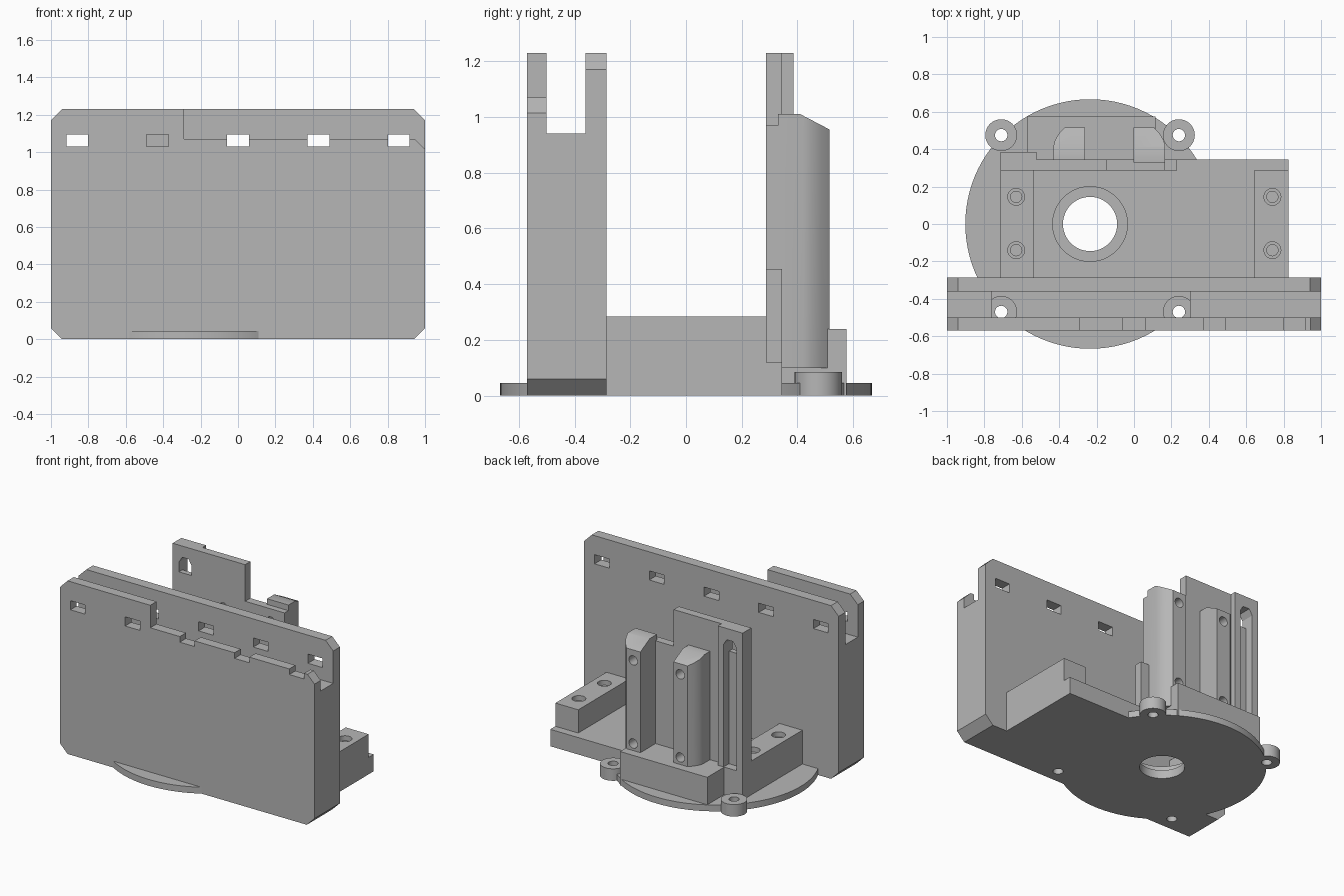
import bpy, bmesh, math
from mathutils import Matrix, Vector

if "Cube" in bpy.data.objects:
    bpy.data.objects.remove(bpy.data.objects["Cube"])

grey = bpy.data.materials.new("plain_grey")
grey.use_nodes = True
COLOUR = (0.47, 0.47, 0.47, 1)
grey.diffuse_color = COLOUR
grey.node_tree.nodes["Principled BSDF"].inputs["Base Color"].default_value = COLOUR


def finish(name, bm):
    bmesh.ops.recalc_face_normals(bm, faces=bm.faces)
    mesh = bpy.data.meshes.new(name)
    bm.to_mesh(mesh)
    bm.free()
    mesh.materials.append(grey)
    obj = bpy.data.objects.new(name, mesh)
    bpy.context.collection.objects.link(obj)
    return obj


def prism(name, points, axis, lo, hi):
    """Extrude a flat outline along an axis: xy along z, xz along y, yz along x."""
    place = {"z": lambda a, b: (a, b, lo), "y": lambda a, b: (a, lo, b),
             "x": lambda a, b: (lo, a, b)}[axis]
    step = Vector((axis == "x", axis == "y", axis == "z")) * (hi - lo)
    bm = bmesh.new()
    face = bm.faces.new([bm.verts.new(place(a, b)) for a, b in points])
    new = bmesh.ops.extrude_face_region(bm, geom=[face])["geom"]
    bmesh.ops.translate(bm, vec=step, verts=[v for v in new if isinstance(v, bmesh.types.BMVert)])
    return finish(name, bm)


def box(name, x, y, z):
    return prism(name, [(x[0], y[0]), (x[1], y[0]), (x[1], y[1]), (x[0], y[1])], "z", *z)


def cylinder(name, a, b, radius, lo, hi, axis="z", sides=48):
    ring = [(a + radius * math.cos(math.tau * i / sides),
             b + radius * math.sin(math.tau * i / sides)) for i in range(sides)]
    return prism(name, ring, axis, lo, hi)


def cut(obj, cutters):
    for cutter in cutters:
        mod = obj.modifiers.new("cut", "BOOLEAN")
        mod.object = cutter
        mod.solver = "EXACT"
    bpy.context.view_layer.update()
    graph = bpy.context.evaluated_depsgraph_get()
    mesh = bpy.data.meshes.new_from_object(obj.evaluated_get(graph))
    obj.modifiers.clear()
    obj.data = mesh
    for cutter in cutters:
        bpy.data.objects.remove(cutter)


parts = []
CX = -0.235            # centre of the round base
BOSS_X = (-0.71, 0.24)
BOSS_Y = 0.475

# Wide slab with chamfered corners
C = 0.06
slab = prism("wide_slab", [(-1, C), (-1 + C, 0), (1 - C, 0), (1, C), (1, 1.23 - C),
                           (1 - C, 1.23), (C - 1, 1.23), (-1, 1.23 - C)], "y", -0.57, -0.285)
cutters = [box("slot_cut", (-1.1, 1.1), (-0.5, -0.36), (0.94, 1.4)),
           box("pocket_cut", (-0.76, 0.3), (-0.5, -0.36), (0.05, 1.0)),
           prism("lip_cut", [(-0.29, 1.4), (-0.29, 1.07), (0.945, 1.07), (1.1, 0.915), (1.1, 1.4)],
                 "y", -0.7, -0.48)]
for i in range(5):
    x = -0.86 + 0.43 * i
    cutters.append(box("window_cut", (x - 0.058, x + 0.058), (-0.7, -0.2), (1.03, 1.095)))
for x in BOSS_X:
    cutters.append(cylinder("screw_cut", x, -0.47, 0.033, -0.1, 0.2))
cut(slab, cutters)
parts.append(slab)

# Round base disc
disc = cylinder("base_disc", CX, 0, 0.667, 0, 0.045, sides=96)
cut(disc, [cylinder("bore_cut", CX, 0, 0.145, -0.1, 0.2)]
    + [cylinder("screw_cut", x, y, 0.033, -0.1, 0.2) for x in BOSS_X for y in (-0.47, BOSS_Y)])
parts.append(disc)

# Screw bosses, the front pair inside the slab pocket
for x in BOSS_X:
    boss = cylinder("rear_boss", x, BOSS_Y, 0.085, 0, 0.085)
    cut(boss, [cylinder("screw_cut", x, BOSS_Y, 0.033, -0.1, 0.2)])
    inner = cylinder("pocket_boss", x, -0.47, 0.085, 0.01, 0.085)
    cut(inner, [cylinder("screw_cut", x, -0.47, 0.033, -0.1, 0.2),
                box("trim_cut", (-1, 1), (-0.7, -0.52), (-0.1, 0.2))])
    parts += [boss, inner]

# Rectangular floor with a stepped bore
floor = box("floor_plate", (-0.715, 0.825), (-0.3, 0.345), (0, 0.12))
cut(floor, [cylinder("bore_cut", CX, 0, 0.145, -0.1, 0.2),
            cylinder("step_cut", CX, 0, 0.2, 0.06, 0.2)])
parts.append(floor)

# Side mounting blocks with countersunk screw holes
for name, x0, x1, hx in (("right_block", -0.715, -0.535, -0.63), ("left_block", 0.645, 0.825, 0.74)):
    block = box(name, (x0, x1), (-0.3, 0.288), (0.1, 0.285))
    cutters = []
    for y in (-0.14, 0.145):
        cutters += [cylinder("sink_cut", hx, y, 0.045, 0.25, 0.4, sides=32),
                    cylinder("screw_cut", hx, y, 0.03, 0.14, 0.4, sides=32)]
    cut(block, cutters)
    parts.append(block)

# Rear pedestal
parts.append(box("rear_pedestal", (-0.57, 0.115), (0.3, 0.575), (0, 0.24)))


def post_holes():
    return [cylinder("post_hole_cut", x, z, 0.033, 0.2, 0.7, "y", 32)
            for x in (-0.315, 0.055) for z in (0.29, 0.88)]


# Upright rear plate, stepped in height
plate = prism("rear_plate", [(-0.54, 0.02), (0.165, 0.02), (0.165, 0.97), (-0.145, 0.97),
                             (-0.145, 1.23), (-0.54, 1.23)], "y", 0.287, 0.345)
cut(plate, post_holes())
parts.append(plate)
parts.append(box("side_rib", (0.15, 0.23), (0.287, 0.345), (0.1, 0.455)))


def arch(name, z0, y0, y1):
    return prism(name, [(-0.665, z0), (-0.565, z0), (-0.565, 1.11), (-0.59, 1.15),
                        (-0.64, 1.15), (-0.665, 1.11)], "y", y0, y1)


# Column with an arched groove and a window at its top
column = box("grooved_column", (-0.715, -0.52), (0.287, 0.385), (0, 1.23))
cut(column, [arch("groove_cut", 0.24, 0.325, 0.5), arch("hole_cut", 1.04, 0.2, 0.5)])
parts.append(column)

# Mirrored posts with rounded outer corner and sloped top
mid = -0.132
for name, side in (("right_post", -1), ("left_post", 1)):
    outline = [(0.13, 0.33), (0.13, 0.515), (0.24, 0.515), (0.268, 0.485),
               (0.29, 0.45), (0.298, 0.42), (0.298, 0.33)]
    post = prism(name, [(mid + side * u, y) for u, y in outline], "z", 0.1, 1.01)
    slope = prism("slope_cut", [(0.41, 1.01), (0.62, 0.9), (0.62, 1.2), (0.41, 1.2)], "x", -1, 1)
    cut(post, [slope] + post_holes())
    parts.append(post)

# Smooth the round walls, keep edges crisp
bpy.ops.object.select_all(action="DESELECT")
for part in parts:
    part.select_set(True)
bpy.context.view_layer.objects.active = parts[0]
bpy.ops.object.shade_smooth_by_angle(angle=math.radians(30))
